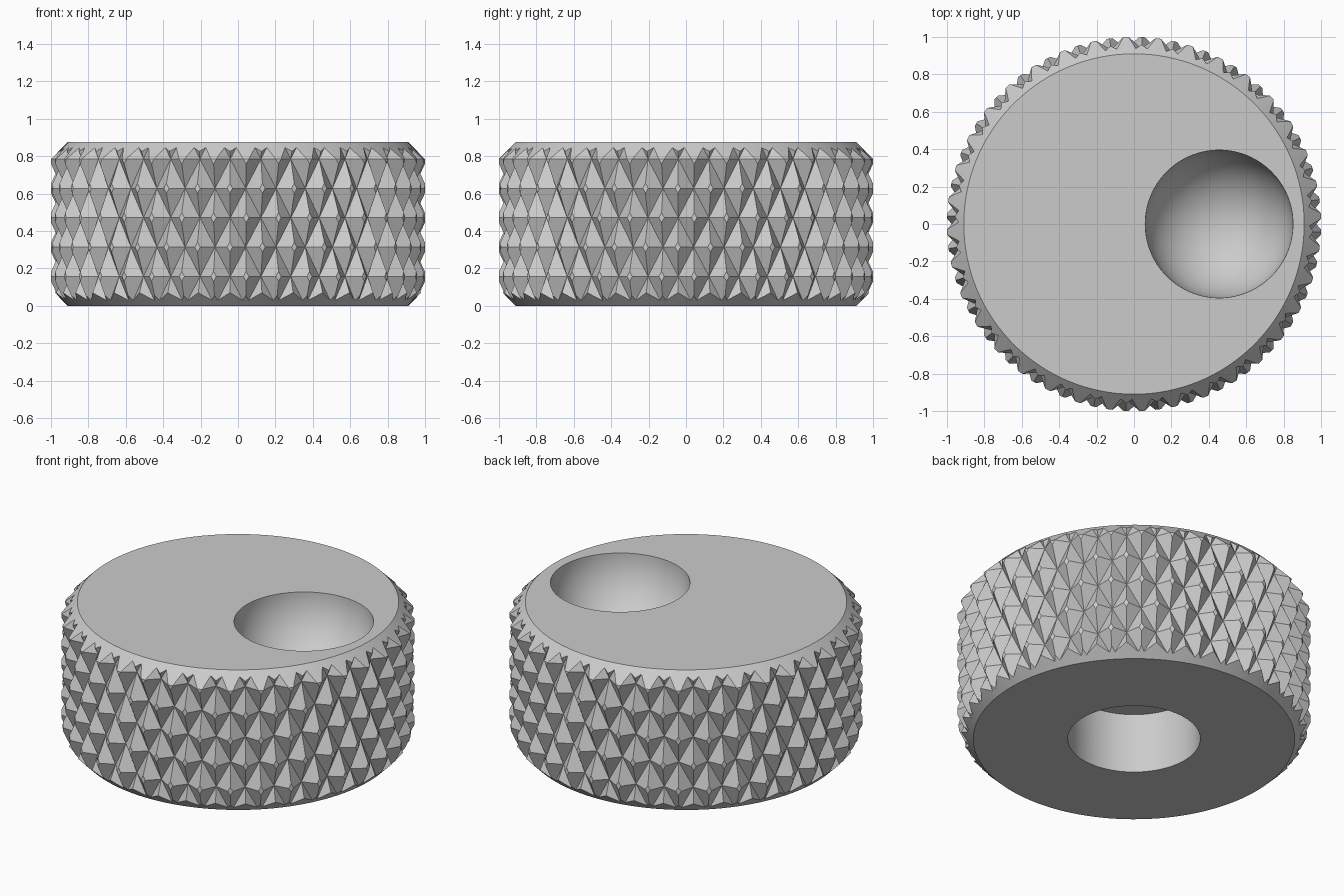
import bpy
import bmesh
from math import sin, cos, pi, radians

if "Cube" in bpy.data.objects:
    bpy.data.objects.remove(bpy.data.objects["Cube"])

HEIGHT = 0.875
TOP_R, CHAMFER = 0.91, 0.09
TEETH = 36
ROW = 0.157          # vertical distance between rows of pyramids
PEAK_R, PIT_R = 1.0, 0.94
FLAT = 0.17          # share of each pyramid cut off as a flat tip

grey = bpy.data.materials.new("light_grey")
grey.use_nodes = True
colour = (0.6, 0.6, 0.6, 1)
grey.diffuse_color = colour
grey.node_tree.nodes["Principled BSDF"].inputs["Base Color"].default_value = colour


def make_object(name, bm):
    bmesh.ops.remove_doubles(bm, verts=bm.verts, dist=0.0005)
    bmesh.ops.recalc_face_normals(bm, faces=bm.faces)
    mesh = bpy.data.meshes.new(name)
    bm.to_mesh(mesh)
    bm.free()
    mesh.materials.append(grey)
    obj = bpy.data.objects.new(name, mesh)
    bpy.context.collection.objects.link(obj)
    return obj


def revolve(name, profile, x=0, steps=128):
    """Spin a (radius, z) profile that starts and ends on the axis."""
    bm = bmesh.new()
    verts = [bm.verts.new((r, 0, z)) for r, z in profile]
    edges = [bm.edges.new(pair) for pair in zip(verts, verts[1:])]
    bmesh.ops.spin(bm, geom=verts + edges, cent=(0, 0, 0), axis=(0, 0, 1),
                   angle=2 * pi, steps=steps)
    bmesh.ops.translate(bm, verts=bm.verts, vec=(x, 0, 0))
    return make_object(name, bm)


# Knurled body: staggered rows of blunt pyramids around a cylinder
bm = bmesh.new()
half = pi / TEETH
corners = [(1, 0), (0, 1), (-1, 0), (0, -1)]
for row in range(-1, 7):
    for tooth in range(TEETH):
        angle = radians(-92.5) + (2 * tooth + row % 2) * half

        def ring(scale, radius):
            return [bm.verts.new((radius * cos(angle + a * scale * half),
                                  radius * sin(angle + a * scale * half),
                                  (row + b * scale) * ROW)) for a, b in corners]

        pits, tip = ring(1, PIT_R), ring(FLAT, PEAK_R)
        bm.faces.new(tip)
        for i in range(4):
            j = (i + 1) % 4
            bm.faces.new((pits[i], pits[j], tip[j], tip[i]))
bmesh.ops.remove_doubles(bm, verts=bm.verts, dist=0.0005)

# Close both ends with fans
rims = [e for e in bm.edges if e.is_boundary]
for z in (-2 * ROW, 7 * ROW):
    hub = bm.verts.new((0, 0, z))
    for e in rims:
        if (e.verts[0].co.z > HEIGHT / 2) == (z > 0):
            bm.faces.new((e.verts[0], e.verts[1], hub))
knob = make_object("knurled_knob", bm)

# Chamfered outline, bottom bore and finger dimple
wide = TOP_R + HEIGHT / 2
outline = revolve("chamfer_outline", [(0, 0), (TOP_R, 0), (wide, HEIGHT / 2),
                                      (TOP_R, HEIGHT), (0, HEIGHT)])
bore = revolve("bore_cutter", [(0, -0.2), (0.375, -0.2), (0.375, 0.375), (0, 0.375)])
R = 0.395
bowl = [(R * sin(i * pi / 64), HEIGHT - R * cos(i * pi / 64)) for i in range(33)]
dimple = revolve("dimple_cutter", bowl + [(R, 1.2), (0, 1.2)], x=0.455)

bpy.ops.object.select_all(action='DESELECT')
bpy.context.view_layer.objects.active = knob
knob.select_set(True)
for cutter, operation in ((outline, 'INTERSECT'), (bore, 'DIFFERENCE'),
                          (dimple, 'DIFFERENCE')):
    cutter.hide_render = True
    mod = knob.modifiers.new(cutter.name, 'BOOLEAN')
    mod.object = cutter
    mod.operation = operation
    mod.solver = 'EXACT'
    bpy.ops.object.modifier_apply(modifier=mod.name)
    bpy.data.objects.remove(cutter)

bpy.ops.object.shade_smooth_by_angle(angle=radians(12))
